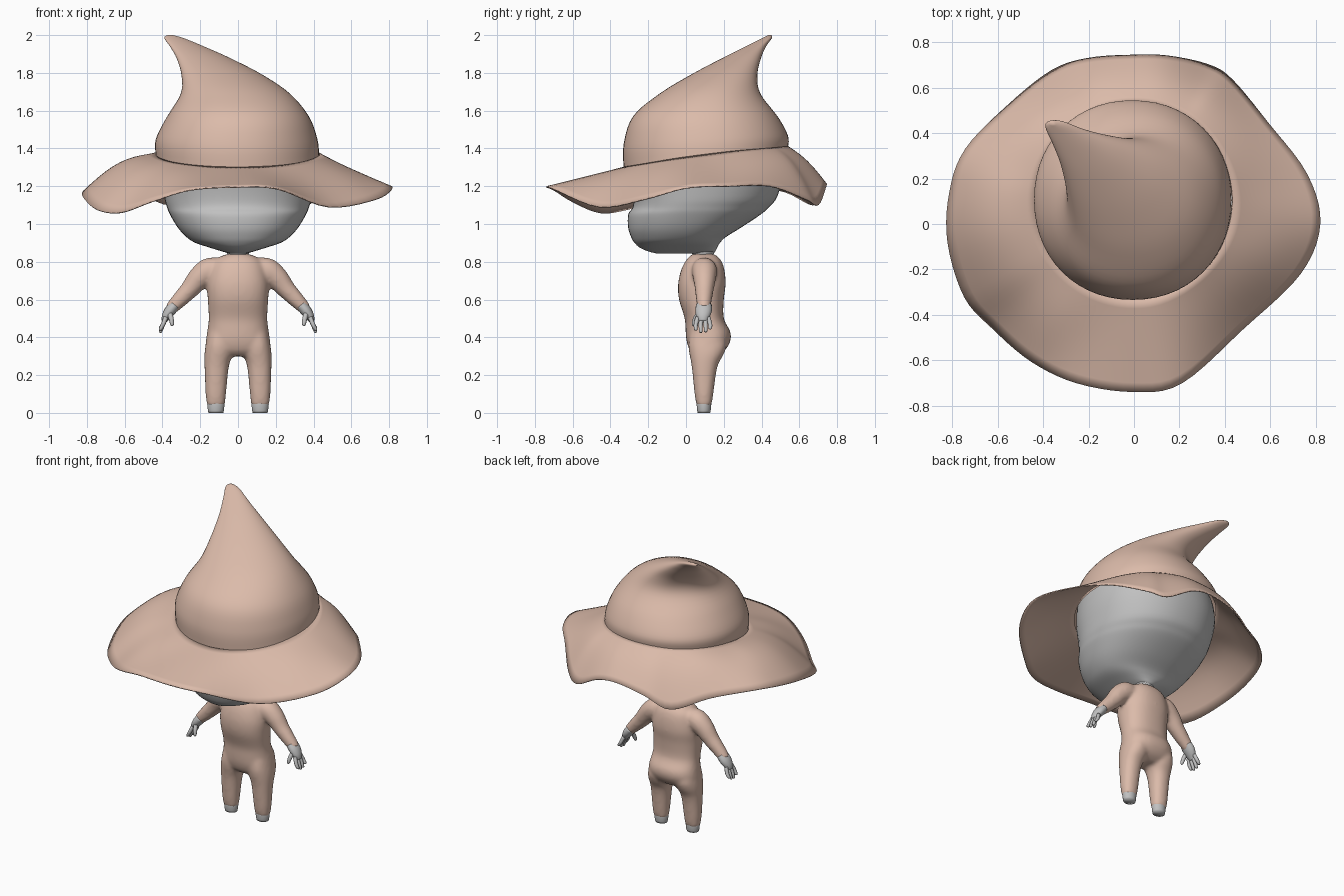
import bpy, bmesh, math
from mathutils import Vector

if "Cube" in bpy.data.objects:
    bpy.data.objects.remove(bpy.data.objects["Cube"])


def material(name, rgb):
    m = bpy.data.materials.new(name)
    m.diffuse_color = (*rgb, 1)
    m.use_nodes = True
    m.node_tree.nodes["Principled BSDF"].inputs["Base Color"].default_value = m.diffuse_color
    return m


CLOTH = material("rosy tan cloth", (0.71, 0.495, 0.40))
GREY = material("plain grey", (0.53, 0.53, 0.53))


def spline(rows, steps, closed=False):
    """Catmull-Rom resampling of rows of numbers."""
    n, out = len(rows), []
    pick = (lambda i: rows[i % n]) if closed else (lambda i: rows[max(0, min(n - 1, i))])
    for i in range(n if closed else n - 1):
        for s in range(steps):
            t = s / steps
            out.append([0.5 * (2 * b + (c - a) * t + (2 * a - 5 * b + 4 * c - d) * t * t
                               + (3 * b - a - 3 * c + d) * t ** 3)
                        for a, b, c, d in zip(pick(i - 1), pick(i), pick(i + 1), pick(i + 2))])
    if not closed:
        out.append(list(rows[-1]))
    return out


def loft(bm, rings, cap_start=True, cap_end=True):
    vs = [[bm.verts.new(p) for p in r] for r in rings]
    n = len(vs[0])
    for a, b in zip(vs, vs[1:]):
        for i in range(n):
            j = (i + 1) % n
            bm.faces.new((a[i], a[j], b[j], b[i]))
    if cap_start:
        bm.faces.new(vs[0][::-1])
    if cap_end:
        bm.faces.new(vs[-1])


def seam(s):
    """Height of the crown's lower seam for the sine of the direction."""
    return .055 * s - .013 * (s * s)


def section(left, right, front, back, z, sides=40, power=2.0, tilt=0.0, dent=0.0, mid=None):
    """Rounded horizontal cross-section; 'mid' is the y where it is widest."""
    cx, rx = (left + right) / 2, (right - left) / 2
    cy = (front + back) / 2 if mid is None else mid
    pts = []
    for i in range(sides):
        a = 2 * math.pi * i / sides
        c, s = math.cos(a), math.sin(a)
        k = 1 - dent * max(0, math.cos(a - math.radians(135))) ** 3
        e = 2 / power
        ry = back - cy if s > 0 else cy - front
        pts.append(Vector((cx + rx * k * math.copysign(abs(c) ** e, c),
                           cy + ry * k * math.copysign(abs(s) ** e, s), z + tilt * seam(s))))
    return pts


def tube(bm, rows, steps=4, sides=14, wide=1.0, side=1):
    """Tube through (x, y, z, radius); 'wide' stretches it along y."""
    rows = spline(rows, steps)
    pts = [Vector((r[0] * side, r[1], r[2])) for r in rows]
    rings = []
    for i, p in enumerate(pts):
        d = (pts[min(i + 1, len(pts) - 1)] - pts[max(i - 1, 0)]).normalized()
        u = d.cross(Vector((0, 1, 0))).normalized()
        v = u.cross(d).normalized()
        r = rows[i][3]
        rings.append([p + r * (math.cos(2 * math.pi * k / sides) * u
                               + wide * math.sin(2 * math.pi * k / sides) * v) for k in range(sides)])
    loft(bm, rings)


def finish(bm, name, mat):
    bmesh.ops.recalc_face_normals(bm, faces=bm.faces[:])
    for f in bm.faces:
        f.smooth = True
    me = bpy.data.meshes.new(name)
    bm.to_mesh(me)
    bm.free()
    me.materials.append(mat)
    ob = bpy.data.objects.new(name, me)
    bpy.context.collection.objects.link(ob)
    return ob


# Hat crown: z, left, right, front, back, tilt, dent
crown = [
    (1.362, -.435, .43, -.33, .54, 1, 0),
    (1.45, -.435, .42, -.33, .54, .4, 0),
    (1.57, -.38, .375, -.28, .49, 0, .04),
    (1.69, -.315, .275, -.14, .405, 0, .14),
    (1.79, -.312, .13, .025, .388, 0, .22),
    (1.88, -.332, -.045, .195, .402, 0, .15),
    (1.94, -.362, -.18, .315, .425, 0, .05),
    (1.985, -.39, -.29, .405, .455, 0, 0),
    (2.0, -.372, -.345, .435, .452, 0, 0),
]
bm = bmesh.new()
loft(bm, [section(l, r, f, b, z, 56, 2.1, t, d) for z, l, r, f, b, t, d in spline(crown, 5)],
     cap_start=False)
finish(bm, "hat_crown", CLOTH)

# Wavy brim: outer edge x, y, z and how far the profile arches up
edge = [
    (0, -.738, 1.195, 0), (.21, -.70, 1.185, 0), (.48, -.46, 1.09, .02), (.73, -.22, 1.13, .02),
    (.818, 0, 1.19, 0), (.76, .22, 1.2, 0), (.588, .445, 1.2, .02), (.43, .635, 1.13, .05),
    (.325, .70, 1.10, .05), (.15, .738, 1.19, .03), (0, .742, 1.21, .02), (-.2, .728, 1.17, .03),
    (-.36, .675, 1.10, .04), (-.55, .525, 1.17, .04), (-.74, .33, 1.2, .03), (-.81, .14, 1.18, .05),
    (-.818, -.08, 1.14, .06), (-.745, -.32, 1.075, .06), (-.62, -.46, 1.06, .05),
    (-.45, -.605, 1.12, .03), (-.25, -.70, 1.18, 0),
]
outer = spline(edge, 5, closed=True)
rings = []
for k in range(11):
    t = k / 10
    ring = []
    for x, y, z, arch in outer:
        a = math.atan2(y - .105, x)
        p = Vector((.432 * math.cos(a), .105 + .435 * math.sin(a), 1.367 + seam(math.sin(a))))
        q = p.lerp(Vector((x, y, z)), t)
        q.z += arch * math.sin(math.pi * t)
        ring.append(q)
    rings.append(ring)
bm = bmesh.new()
loft(bm, rings, False, False)
brim = finish(bm, "hat_brim", CLOTH)
mod = brim.modifiers.new("thickness", 'SOLIDIFY')
mod.thickness, mod.offset = 0.007, 0

# Head: z, half width, front, back, y of greatest width
head = [
    (.845, .05, -.16, .14, -.02), (.855, .085, -.20, .155, -.03), (.875, .15, -.245, .165, -.04),
    (.90, .225, -.272, .18, -.03), (.93, .272, -.29, .21, -.01), (.98, .318, -.306, .29, .01),
    (1.05, .36, -.306, .395, .04), (1.09, .376, -.282, .44, .055), (1.15, .392, -.28, .485, .08),
    (1.3, .412, -.30, .52, .11), (1.45, .39, -.28, .49, .11), (1.57, .30, -.18, .40, .11),
    (1.64, .12, 0, .25, .11),
]
bm = bmesh.new()
loft(bm, [section(-w, w, f, b, z, 48, 2.2, mid=m) for z, w, f, b, m in spline(head, 4)])
finish(bm, "head", GREY)

# Neck
bm = bmesh.new()
loft(bm, [section(-r, r, .09 - r, .09 + r, z, 24)
          for z, r in ((.80, .055), (.835, .055), (.865, .066), (.89, .08))])
finish(bm, "neck", GREY)

# Suit: torso, legs and arms fused into one smooth skin
torso = [
    (.842, .05, .035, .145), (.83, .09, .02, .165), (.80, .13, -.005, .19), (.75, .15, -.028, .205),
    (.68, .163, -.042, .21), (.6, .16, -.037, .20), (.5, .155, -.007, .20), (.43, .163, -.002, .235),
    (.38, .17, .003, .235), (.33, .165, .02, .205), (.30, .12, .05, .16),
]
leg = [
    (.42, .03, .16, .02, .20), (.36, .025, .172, .012, .215), (.31, .028, .178, .018, .20),
    (.26, .045, .178, .028, .172), (.2, .054, .176, .035, .158), (.1, .063, .172, .045, .145),
    (.038, .07, .165, .056, .135),
]
arm = [
    (.08, .09, .765, .055), (.15, .097, .755, .068), (.205, .098, .715, .062), (.255, .097, .655, .051),
    (.31, .095, .598, .043), (.358, .095, .548, .034),
]
bm = bmesh.new()
loft(bm, [section(-w, w, f, b, z, 40, 2.3) for z, w, f, b in spline(torso, 4)])
for s in (1, -1):
    loft(bm, [section(min(s * i, s * o), max(s * i, s * o), f, b, z, 28, 2.2)
              for z, i, o, f, b in spline(leg, 4)])
    tube(bm, arm, side=s)
suit = finish(bm, "body_suit", CLOTH)
mod = suit.modifiers.new("fuse", 'REMESH')
mod.mode, mod.voxel_size, mod.use_smooth_shade = 'VOXEL', 0.01, True
mod = suit.modifiers.new("soften", 'SMOOTH')
mod.factor, mod.iterations = 0.5, 12

# Hands with fingers and thumb, and ankle stubs
for s, label in ((1, "right"), (-1, "left")):
    bm = bmesh.new()
    tube(bm, [(.335, .095, .57, .029), (.36, .093, .54, .03), (.38, .09, .51, .024),
              (.392, .09, .485, .014)], sides=16, wide=1.45, side=s)
    for y0, y1, drop in ((.062, .052, .012), (.081, .078, 0), (.1, .104, .003), (.118, .128, .018)):
        tube(bm, [(.382, y0, .505, .012), (.397, y1, .468, .0115),
                  (.411, y1, .43 + drop, .009), (.413, y1, .424 + drop, .003)], sides=10, side=s)
    tube(bm, [(.362, .07, .53, .014), (.354, .05, .50, .013), (.349, .04, .47, .010),
              (.348, .038, .46, .004)], sides=10, side=s)
    finish(bm, label + "_hand", GREY)

    bm = bmesh.new()
    loft(bm, [section(s * .117 - w, s * .117 + w, .095 - w * .85, .095 + w * .85, z, 24)
              for z, w in ((0, .039), (.012, .042), (.045, .046), (.06, .044))])
    finish(bm, label + "_ankle", GREY)
